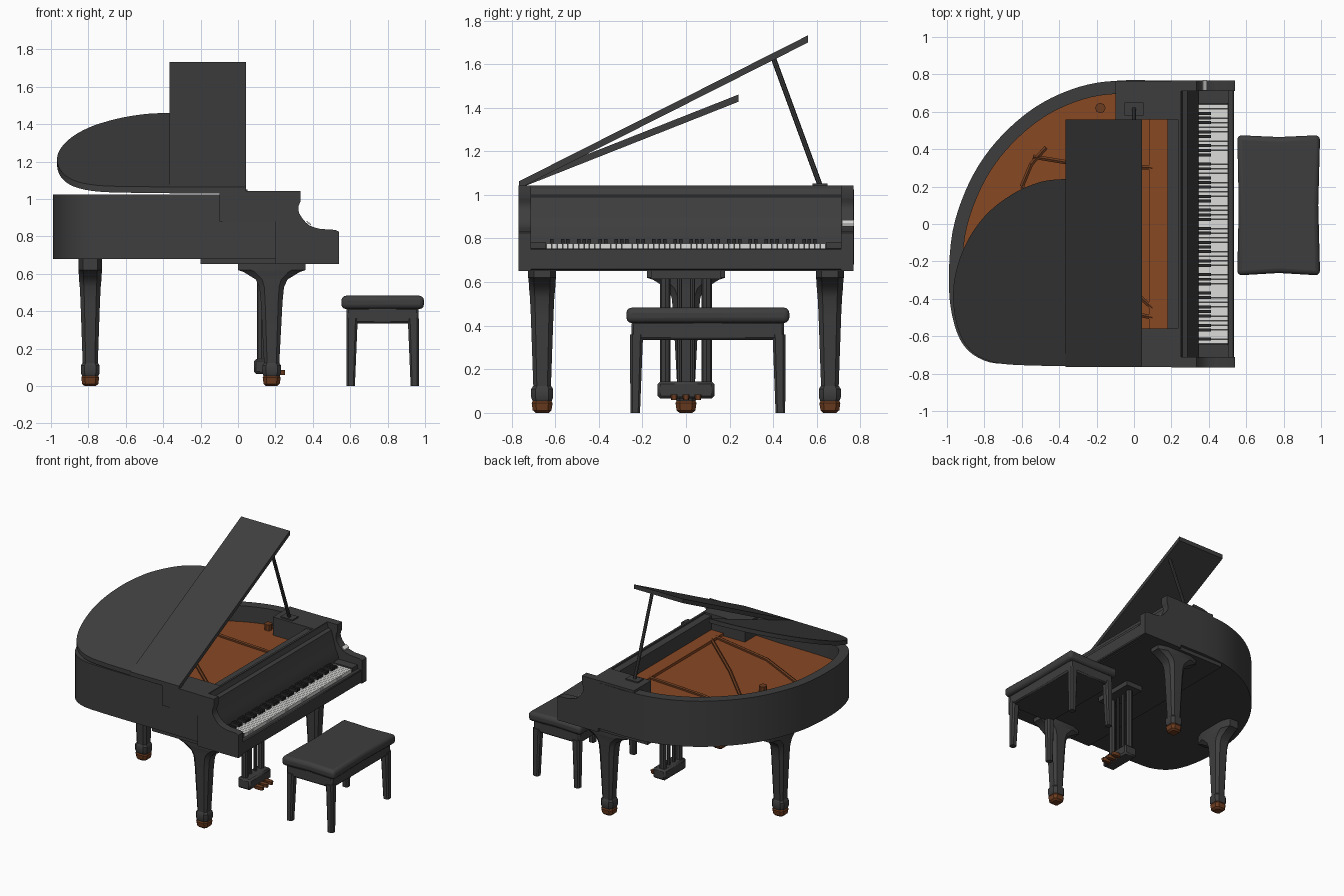
import bpy, bmesh, math
from mathutils import Vector

cube = bpy.data.objects.get("Cube")
if cube:
    bpy.data.objects.remove(cube)


def material(name, color, rough=0.6):
    m = bpy.data.materials.new(name)
    m.use_nodes = True
    m.diffuse_color = (*color, 1)
    node = m.node_tree.nodes["Principled BSDF"]
    node.inputs["Base Color"].default_value = (*color, 1)
    node.inputs["Roughness"].default_value = rough
    return m


BLACK = material("charcoal lacquer", (0.048, 0.048, 0.048))
ORANGE = material("amber soundboard", (0.25, 0.065, 0.017))
BROWN = material("bronze brown", (0.15, 0.045, 0.014))
IVORY = material("ivory", (0.72, 0.72, 0.71))
EBONY = material("ebony key", (0.022, 0.022, 0.022))


def finish(name, bm, *mats, bevel=0, segments=1, smooth=True):
    bmesh.ops.recalc_face_normals(bm, faces=bm.faces)
    me = bpy.data.meshes.new(name)
    bm.to_mesh(me)
    bm.free()
    for m in mats:
        me.materials.append(m)
    ob = bpy.data.objects.new(name, me)
    bpy.context.collection.objects.link(ob)
    bpy.ops.object.select_all(action='DESELECT')
    ob.select_set(True)
    bpy.context.view_layer.objects.active = ob
    if smooth:
        bpy.ops.object.shade_smooth_by_angle(angle=math.radians(35))
    if bevel:
        mod = ob.modifiers.new("Bevel", 'BEVEL')
        mod.width, mod.segments = bevel, segments
    return ob


def add_prism(bm, pts, lo, hi, axis='Z'):
    """Extrude a flat outline along Z (x, y points) or Y (x, z points)."""
    place = (lambda a, b, c: (a, b, c)) if axis == 'Z' else (lambda a, b, c: (a, c, b))
    bottom = [bm.verts.new(place(a, b, lo)) for a, b in pts]
    top = [bm.verts.new(place(a, b, hi)) for a, b in pts]
    n = len(pts)
    bm.faces.new(bottom)
    cap = bm.faces.new(top)
    for i in range(n):
        j = (i + 1) % n
        bm.faces.new((bottom[i], bottom[j], top[j], top[i]))
    return cap


def add_box(bm, x0, x1, y0, y1, z0, z1):
    add_prism(bm, [(x0, y0), (x1, y0), (x1, y1), (x0, y1)], z0, z1)


def box(name, mat, *bounds, **kw):
    bm = bmesh.new()
    add_box(bm, *bounds)
    return finish(name, bm, mat, **kw)


def prism(name, mat, pts, lo, hi, axis='Z', **kw):
    bm = bmesh.new()
    add_prism(bm, pts, lo, hi, axis)
    return finish(name, bm, mat, **kw)


def loft(name, mat, sections, **kw):
    """Stack chamfered rectangles given as (x, y, z, half x, half y)."""
    bm = bmesh.new()
    k = 0.6
    corner = [(1, -k), (1, k), (k, 1), (-k, 1), (-1, k), (-1, -k), (-k, -1), (k, -1)]
    rings = [[bm.verts.new((x + a * rx, y + b * ry, z)) for a, b in corner]
             for x, y, z, rx, ry in sections]
    for r, s in zip(rings, rings[1:]):
        for i in range(8):
            bm.faces.new((r[i], r[(i + 1) % 8], s[(i + 1) % 8], s[i]))
    bm.faces.new(rings[0])
    bm.faces.new(rings[-1])
    return finish(name, bm, mat, **kw)


def rod(name, mat, a, b, r, sides=8):
    a, b = Vector(a), Vector(b)
    bm = bmesh.new()
    bmesh.ops.create_cone(bm, cap_ends=True, segments=sides, radius1=r, radius2=r, depth=(b - a).length)
    bm.transform((b - a).to_track_quat('Z', 'Y').to_matrix().to_4x4())
    bmesh.ops.translate(bm, vec=(a + b) / 2, verts=bm.verts)
    return finish(name, bm, mat)


def smooth_path(pts, steps=4):
    """Catmull-Rom curve through the points."""
    p = [Vector(q) for q in [pts[0], *pts, pts[-1]]]
    out = []
    for i in range(1, len(p) - 2):
        for s in range(steps):
            t = s / steps
            out.append(0.5 * (2 * p[i] + (p[i + 1] - p[i - 1]) * t
                       + (2 * p[i - 1] - 5 * p[i] + 4 * p[i + 1] - p[i + 2]) * t * t
                       + (3 * p[i] - p[i - 1] - 3 * p[i + 1] + p[i + 2]) * t ** 3))
    return [tuple(v) for v in out] + [pts[-1]]


# Curved case with a sunken soundboard
curve = [(-0.02, 0.77), (-0.2, 0.755), (-0.36, 0.71), (-0.52, 0.63), (-0.67, 0.51), (-0.8, 0.36),
         (-0.9, 0.18), (-0.97, -0.04), (-0.99, -0.3), (-0.97, -0.5), (-0.91, -0.65), (-0.8, -0.73),
         (-0.65, -0.75), (-0.3, -0.755)]
outline = [(0.25, 0.765)] + smooth_path(curve) + [(0.25, -0.76)]
bm = bmesh.new()
top = add_prism(bm, outline, 0.68, 1.025)
bmesh.ops.recalc_face_normals(bm, faces=bm.faces)
bmesh.ops.inset_region(bm, faces=[top], thickness=0.07)
floor = bmesh.ops.extrude_discrete_faces(bm, faces=[top])['faces'][0]
bmesh.ops.translate(bm, vec=(0, 0, -0.12), verts=floor.verts)
floor.material_index = 1
finish("case", bm, BLACK, ORANGE)

# Key bed, key slip and fallboard
box("key_bed", BLACK, -0.2, 0.5, -0.745, 0.745, 0.652, 0.74)
box("key_slip", BLACK, 0.5, 0.535, -0.72, 0.72, 0.655, 0.755, bevel=0.006)
prism("fallboard", BLACK, [(0.18, 0.7), (0.345, 0.7), (0.345, 0.8), (0.32, 0.86), (0.285, 0.99), (0.26, 1.0),
                           (0.25, 1.03), (0.18, 1.03)], -0.71, 0.71, 'Y')
box("front_rail", BLACK, 0.235, 0.25, -0.72, 0.72, 1.0, 1.042)

# Scrolled cheeks, corner blocks and key blocks on both sides
cheek = [(0.2, 0.652), (0.54, 0.652), (0.54, 0.825), (0.52, 0.835)] + smooth_path(
    [(0.44, 0.84), (0.38, 0.86), (0.335, 0.91), (0.322, 0.95), (0.335, 0.99)], 3) + [(0.335, 1.043), (0.2, 1.043)]
for side, s in (("left", 1), ("right", -1)):
    y0, y1 = sorted((s * 0.71, s * 0.768))
    prism("cheek_" + side, BLACK, cheek, y0, y1, 'Y')
    y0, y1 = sorted((s * 0.56, s * 0.765))
    box("corner_block_" + side, BLACK, -0.1, 0.25, y0, y1, 0.88, 1.043)
    y0, y1 = sorted((s * 0.645, s * 0.715))
    box("key_block_" + side, BLACK, 0.3, 0.505, y0, y1, 0.7, 0.785)
prism("cheek_plate", IVORY, [(0.365, 0.878), (0.39, 0.858), (0.39, 0.866), (0.368, 0.884)], 0.715, 0.77, 'Y')

# Keyboard
white, black = bmesh.new(), bmesh.new()
pitch = 1.28 / 52
for i in range(52):
    y = -0.64 + i * pitch
    add_box(white, 0.33, 0.503, y + 0.001, y + pitch - 0.001, 0.73, 0.778)
    if i % 7 not in (1, 4) and i < 51:
        add_box(black, 0.33, 0.412, y + pitch - 0.008, y + pitch + 0.008, 0.77, 0.797)
finish("white_keys", white, IVORY, smooth=False)
finish("black_keys", black, EBONY, smooth=False)

# Raised folded lid: front leaf and curved rear leaf
leaf = [(-0.36, 0.24)] + smooth_path([(-0.38, 0.24), (-0.5, 0.225), (-0.65, 0.16), (-0.8, 0.04), (-0.91, -0.13),
                                      (-0.965, -0.33), (-0.95, -0.53), (-0.88, -0.67), (-0.75, -0.74),
                                      (-0.55, -0.757)]) + [(-0.36, -0.76)]
front = [(-0.365, -0.765), (0.042, -0.765), (0.042, 0.56), (-0.365, 0.56)]
for name, pts, slope in (("lid_front", front, 0.505), ("lid_rear", leaf, 0.395)):
    bm = bmesh.new()
    add_prism(bm, pts, 1.03, 1.063)
    for v in bm.verts:
        v.co.z += (v.co.y + 0.765) * slope
    finish(name, bm, BLACK)
rod("lid_prop", BLACK, (0, 0.62, 1.03), (0, 0.4, 1.63), 0.012)
box("prop_socket", BLACK, -0.05, 0.05, 0.58, 0.65, 1.03, 1.052)

# Iron frame ribs and pegs over the soundboard
ribs = [[(-0.6, 0.2), (-0.55, 0.32), (-0.47, 0.41)], [(-0.54, 0.36), (-0.36, 0.33), (0.1, 0.3)],
        [(-0.6, 0.2), (-0.3, -0.1), (0.1, -0.45)], [(-0.8, -0.2), (-0.4, -0.4), (0.1, -0.5)]]
for i, path in enumerate(ribs):
    for j, (a, b) in enumerate(zip(path, path[1:])):
        rod(f"frame_rib_{i}_{j}", BROWN, (*a, 0.915), (*b, 0.915), 0.013, 6)
for x, y in ((-0.18, 0.62), (-0.66, 0.02)):
    rod("frame_peg", BROWN, (x, y, 0.9), (x, y, 0.95), 0.028)
box("pin_block", ORANGE, 0.08, 0.18, -0.56, 0.56, 0.9, 0.925)


# Tapered legs with flared brackets and bronze feet
def leg(name, x, y, flare_x, flare_y):
    shape = [(0.11, 0.04, 0.04), (0.45, 0.058, 0.052), (0.53, 0.066, 0.056), (0.57, 0.085, 0.06),
             (0.61, 0.15, 0.062), (0.62, 0.18, 0.064), (0.69, 0.18, 0.064)]
    sections = [(x, y, z, a if flare_x else b, a if flare_y else b) for z, a, b in shape]
    loft(name, BLACK, sections)
    loft(name + "_collar", BLACK, [(x, y, z, r, r) for z, r in ((0.055, 0.044), (0.07, 0.05), (0.11, 0.05), (0.125, 0.04))])
    loft(name + "_foot", BROWN, [(x, y, z, r, r) for z, r in ((0, 0.03), (0.012, 0.043), (0.045, 0.048), (0.06, 0.04))])


leg("front_leg_left", 0.18, 0.66, True, False)
leg("front_leg_right", 0.18, -0.66, True, False)
leg("rear_leg", -0.79, 0, False, True)

# Pedal lyre
box("lyre_top", BLACK, 0.06, 0.2, -0.16, 0.16, 0.615, 0.66)
for y, r in ((-0.095, 0.024), (0.095, 0.024), (-0.03, 0.012), (0.03, 0.012)):
    rod("lyre_post", BLACK, (0.125, y, 0.12), (0.125, y, 0.63), r)
box("lyre_box", BLACK, 0.085, 0.19, -0.13, 0.13, 0.065, 0.145, bevel=0.012)
for y in (-0.055, 0, 0.055):
    loft("pedal", BROWN, [(0.215, y, 0.06, 0.035, 0.014), (0.215, y, 0.085, 0.035, 0.017)])

# Bench with padded seat
seat = [(0.552, -0.275), (0.775, -0.262), (0.995, -0.275), (0.985, 0.1), (0.995, 0.475),
        (0.775, 0.465), (0.552, 0.475), (0.56, 0.1)]
prism("bench_seat", BLACK, seat, 0.412, 0.483, bevel=0.025, segments=3)
box("bench_apron", BLACK, 0.58, 0.965, -0.25, 0.45, 0.335, 0.42, bevel=0.01)
for sx in (-1, 1):
    for sy in (-1, 1):
        x, y = 0.774 + sx * 0.168, 0.1 + sy * 0.327
        loft("bench_leg", BLACK, [(x + sx * 0.003, y + sy * 0.006, 0, 0.022, 0.022),
                                  (x - sx * 0.004, y, 0.36, 0.03, 0.03)])
